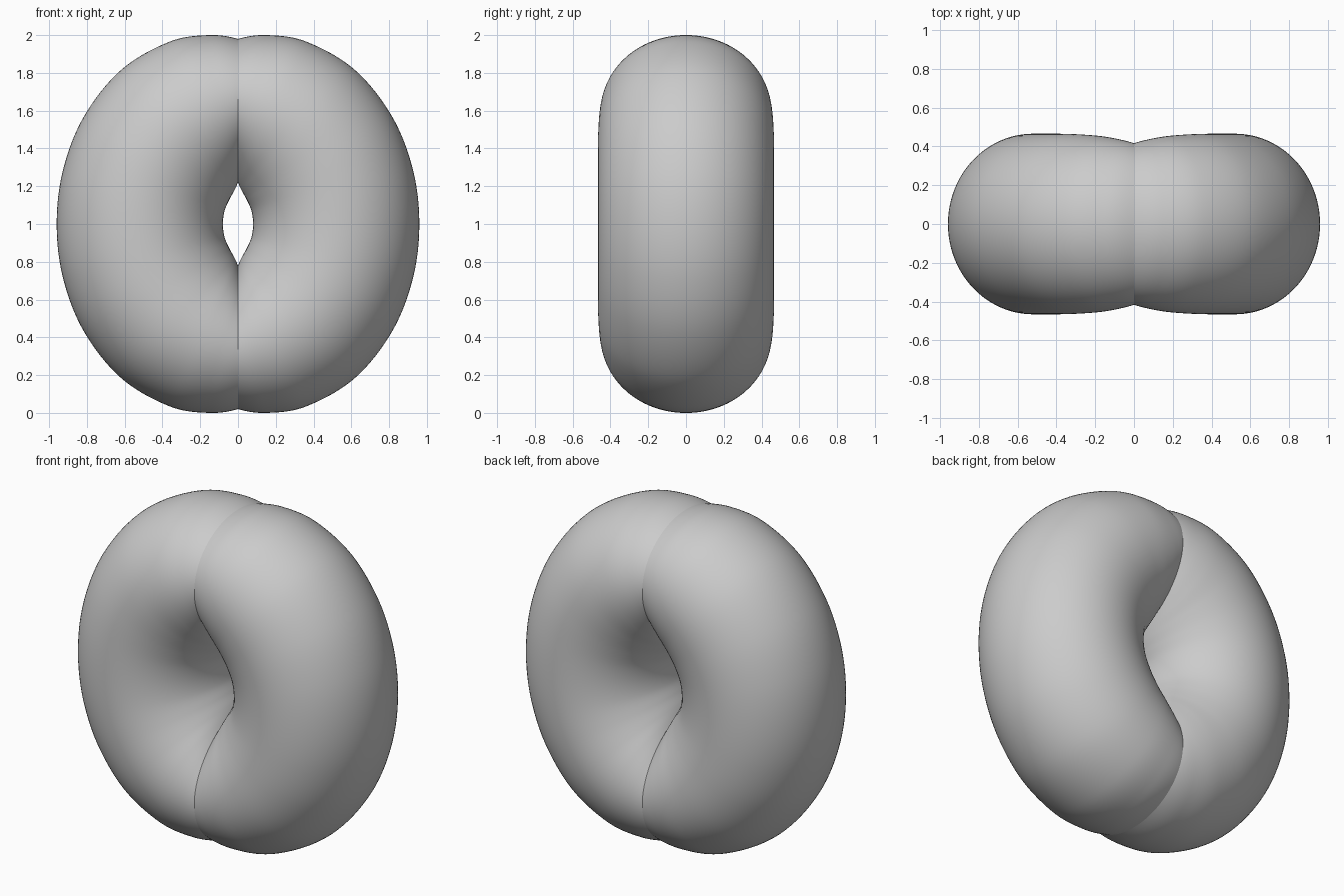
import bpy, bmesh
from math import cos, sin, pi
from mathutils import Vector

if "Cube" in bpy.data.objects:
    bpy.data.objects.remove(bpy.data.objects["Cube"])

# Upper half of one bent lobe: outer x, outer z, inner x, inner z, half depth in y
HALF = [
    (0.96, 1.00, 0.08, 1.00, 0.466),
    (0.925, 1.292, 0.071, 1.07, 0.466),
    (0.813, 1.574, 0.045, 1.13, 0.466),
    (0.615, 1.819, 0.018, 1.18, 0.464),
    (0.36, 1.966, 0.0, 1.22, 0.454),
    (0.15, 2.0, -0.02, 1.27, 0.434),
    (0.0, 1.98, -0.05, 1.34, 0.407),
    (-0.12, 1.93, -0.09, 1.44, 0.36),
]
STEPS, SIDES = 10, 96


def spline(keys, steps):
    """Smooth curve through all the keys."""
    keys = [Vector(k) for k in keys]
    keys = [2 * keys[0] - keys[1]] + keys + [2 * keys[-1] - keys[-2]]
    out = []
    for a, b, c, d in zip(keys, keys[1:], keys[2:], keys[3:]):
        for i in range(steps):
            t = i / steps
            out.append(0.5 * (2 * b + (c - a) * t + (2 * a - 5 * b + 4 * c - d) * t * t
                              + (3 * b - a - 3 * c + d) * t ** 3))
    out.append(keys[-2])
    return out


# Lobe: elliptical sections swept from the lower end to the upper end
lower = [(ox, 2 - oz, ix, 2 - iz, w) for ox, oz, ix, iz, w in HALF[:0:-1]]
bm = bmesh.new()
rings = []
for ox, oz, ix, iz, w in spline(lower + HALF, STEPS):
    outer, inner = Vector((ox, 0, oz)), Vector((ix, 0, iz))
    mid, half = (outer + inner) / 2, (outer - inner) / 2
    angles = [2 * pi * i / SIDES for i in range(SIDES)]
    rings.append([bm.verts.new(mid + half * cos(a) + Vector((0, w * sin(a), 0)))
                  for a in angles])
for r, s in zip(rings, rings[1:]):
    for i in range(SIDES):
        j = (i + 1) % SIDES
        bm.faces.new((r[i], r[j], s[j], s[i]))

# Trim at the centre seam
bmesh.ops.bisect_plane(bm, geom=bm.verts[:] + bm.edges[:] + bm.faces[:], dist=1e-5,
                       plane_co=(0, 0, 0), plane_no=(1, 0, 0), clear_inner=True)
bmesh.ops.recalc_face_normals(bm, faces=bm.faces[:])
for f in bm.faces:
    f.smooth = True
mesh = bpy.data.meshes.new("ring_lobes")
bm.to_mesh(mesh)
bm.free()
ring = bpy.data.objects.new("ring_lobes", mesh)
bpy.context.collection.objects.link(ring)

# Mirror into two lobes, unmerged so the seam stays a crease
mirror = ring.modifiers.new("Mirror", 'MIRROR')
mirror.use_mirror_merge = False
